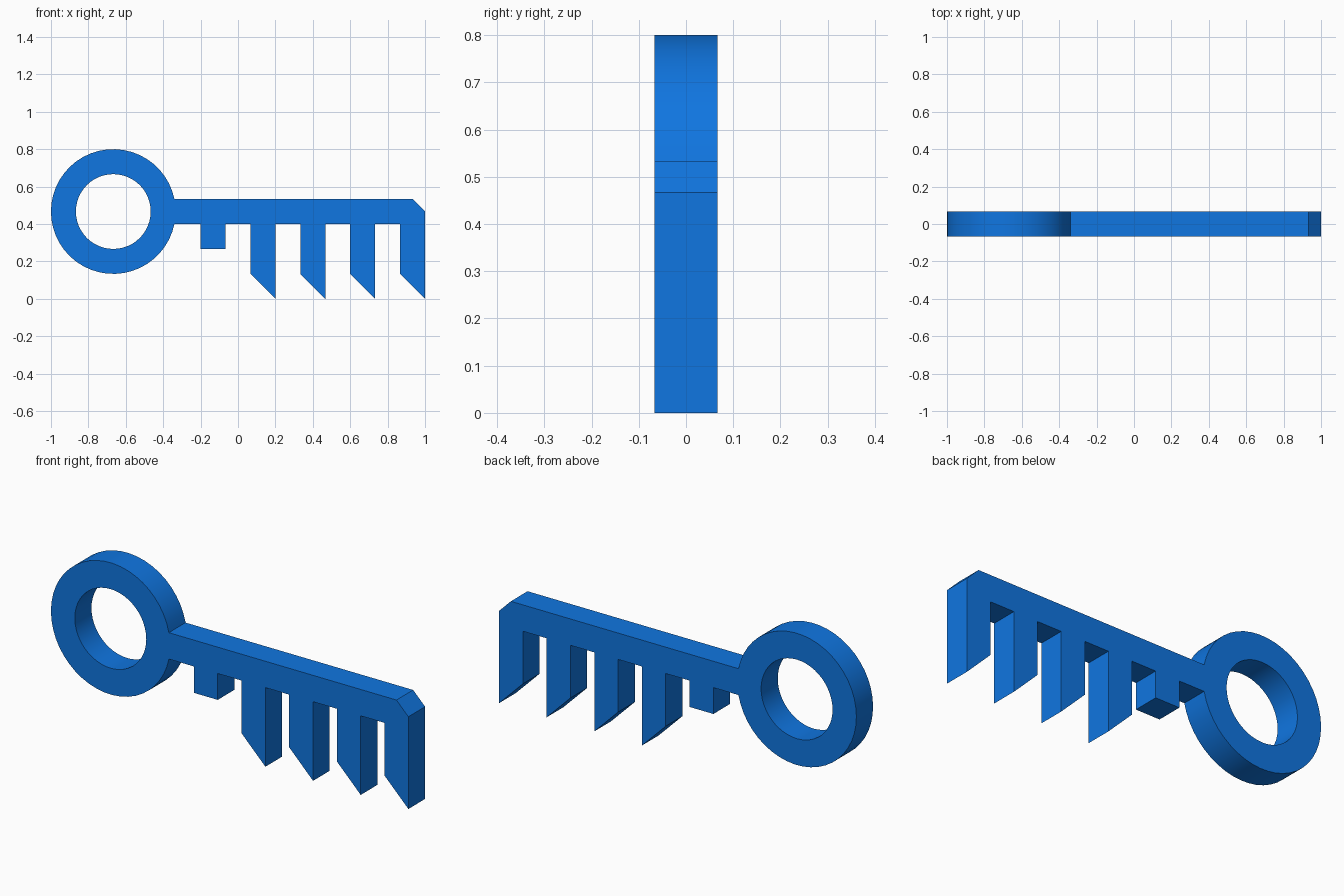
import bpy, bmesh
from math import sin, cos, asin, pi, radians

if "Cube" in bpy.data.objects:
    bpy.data.objects.remove(bpy.data.objects["Cube"])

U = 1 / 15                      # design grid unit
CX, CZ = -10 * U, 7 * U         # ring centre
R_OUT, R_IN = 5 * U, 3 * U


def arc(radius, start, end, steps):
    return [(CX + radius * cos(start + (end - start) * i / steps),
             CZ + radius * sin(start + (end - start) * i / steps))
            for i in range(steps + 1)]


# Bow: outer arc, open where the shaft joins
join = asin(U / R_OUT)
outline = arc(R_OUT, join, 2 * pi - join, 44)

# Underside of the shaft: one short square tooth, then four slanted teeth
outline += [(x * U, z * U) for x, z in ((-3, 6), (-3, 4), (-1, 4), (-1, 6))]
for i in range(4):
    x = 1 + 4 * i
    outline += [(x * U, 6 * U), (x * U, 2 * U), ((x + 2) * U, 0)]
    if i < 3:
        outline.append(((x + 2) * U, 6 * U))

# Chamfered tip
outline += [(15 * U, 7 * U), (14 * U, 8 * U)]

# Round hole in the bow
hole = arc(R_IN, 0, 2 * pi, 48)[:-1]

# Extrude the filled profile
curve = bpy.data.curves.new("key", "CURVE")
curve.dimensions = "2D"
curve.fill_mode = "BOTH"
curve.extrude = U
for pts in (outline, hole):
    spline = curve.splines.new("POLY")
    spline.points.add(len(pts) - 1)
    for p, (x, z) in zip(spline.points, pts):
        p.co = (x, z, 0, 1)
    spline.use_cyclic_u = True
key = bpy.data.objects.new("key", curve)
bpy.context.collection.objects.link(key)
key.rotation_euler.x = pi / 2
bpy.context.view_layer.objects.active = key
key.select_set(True)
bpy.ops.object.convert(target="MESH")
key = bpy.context.object

# Weld caps to walls and merge flat triangles
bm = bmesh.new()
bm.from_mesh(key.data)
bmesh.ops.remove_doubles(bm, verts=bm.verts, dist=1e-4)
bmesh.ops.recalc_face_normals(bm, faces=bm.faces)
bm.to_mesh(key.data)
bm.free()
bpy.ops.object.shade_smooth_by_angle(angle=radians(30))

# Blue finish
blue = bpy.data.materials.new("blue")
blue.diffuse_color = (0.005, 0.18, 0.75, 1)
blue.use_nodes = True
blue.node_tree.nodes["Principled BSDF"].inputs["Base Color"].default_value = blue.diffuse_color
key.data.materials.clear()
key.data.materials.append(blue)
